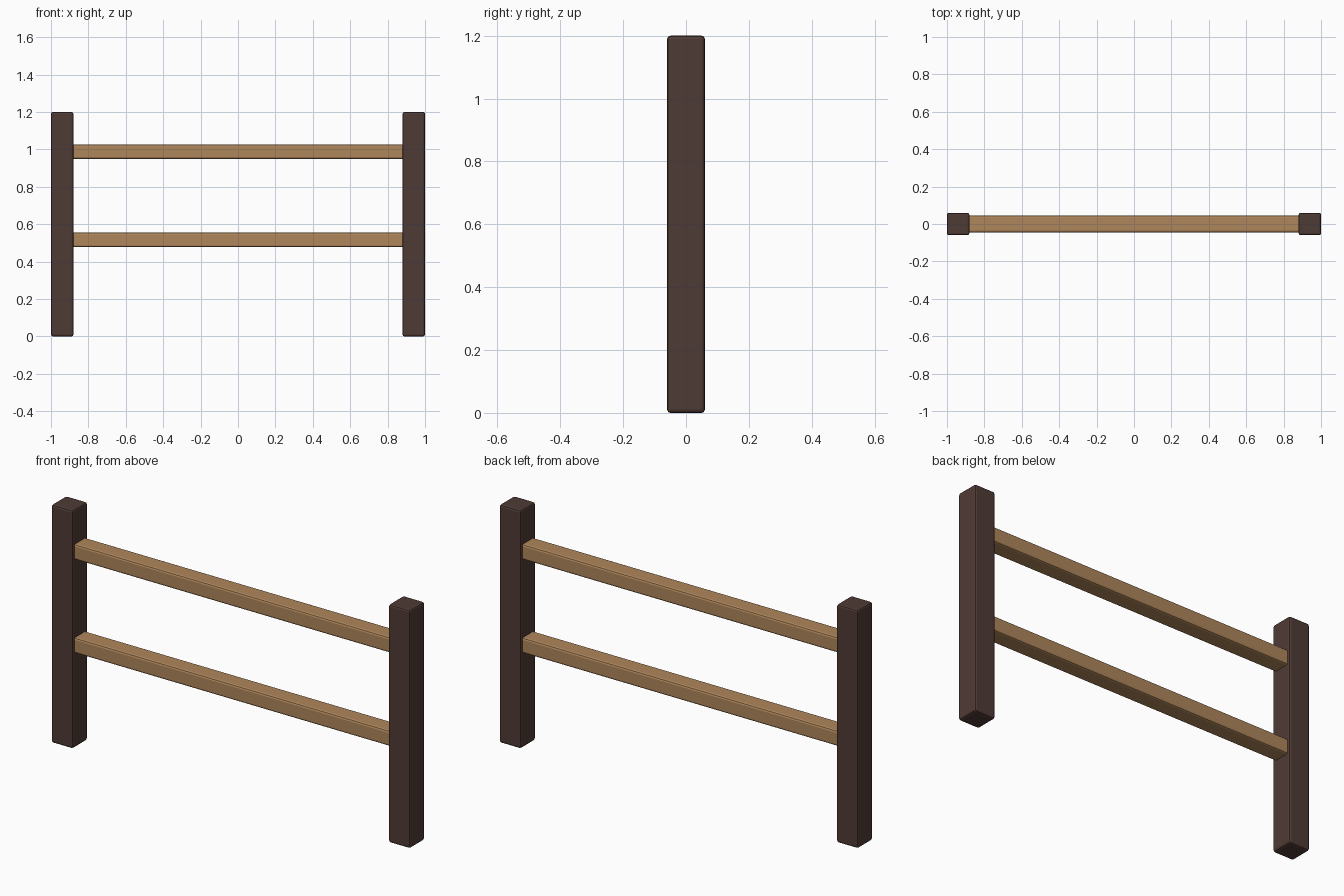
import bpy

# Remove the default cube
cube = bpy.data.objects.get("Cube")
if cube:
    bpy.data.objects.remove(cube, do_unlink=True)


def make_material(name, color):
    mat = bpy.data.materials.new(name)
    mat.use_nodes = True
    mat.diffuse_color = color
    mat.node_tree.nodes["Principled BSDF"].inputs["Base Color"].default_value = color
    return mat


def beam(name, size, location, bevel, mat):
    """Box with softened edges."""
    bpy.ops.mesh.primitive_cube_add(size=1, location=location)
    obj = bpy.context.object
    obj.name = name
    obj.scale = size
    bpy.ops.object.transform_apply(location=False, rotation=False, scale=True)
    mod = obj.modifiers.new("Soft edges", "BEVEL")
    mod.width = bevel
    mod.segments = 2
    obj.data.materials.append(mat)
    return obj


dark_wood = make_material("dark brown wood", (0.078, 0.043, 0.035, 1))
light_wood = make_material("light brown wood", (0.43, 0.24, 0.105, 1))

POST_WIDTH, POST_HEIGHT = 0.12, 1.2
POST_X = 1 - POST_WIDTH / 2

# Upright posts
for side, sign in (("left", 1), ("right", -1)):
    beam(f"{side}_post", (POST_WIDTH, POST_WIDTH, POST_HEIGHT),
         (sign * POST_X, 0, POST_HEIGHT / 2), 0.01, dark_wood)

# Horizontal rails, let into the posts
for level, z in (("upper", 0.987), ("lower", 0.516)):
    beam(f"{level}_rail", (2 * POST_X, 0.092, 0.078), (0, 0, z), 0.01, light_wood)
